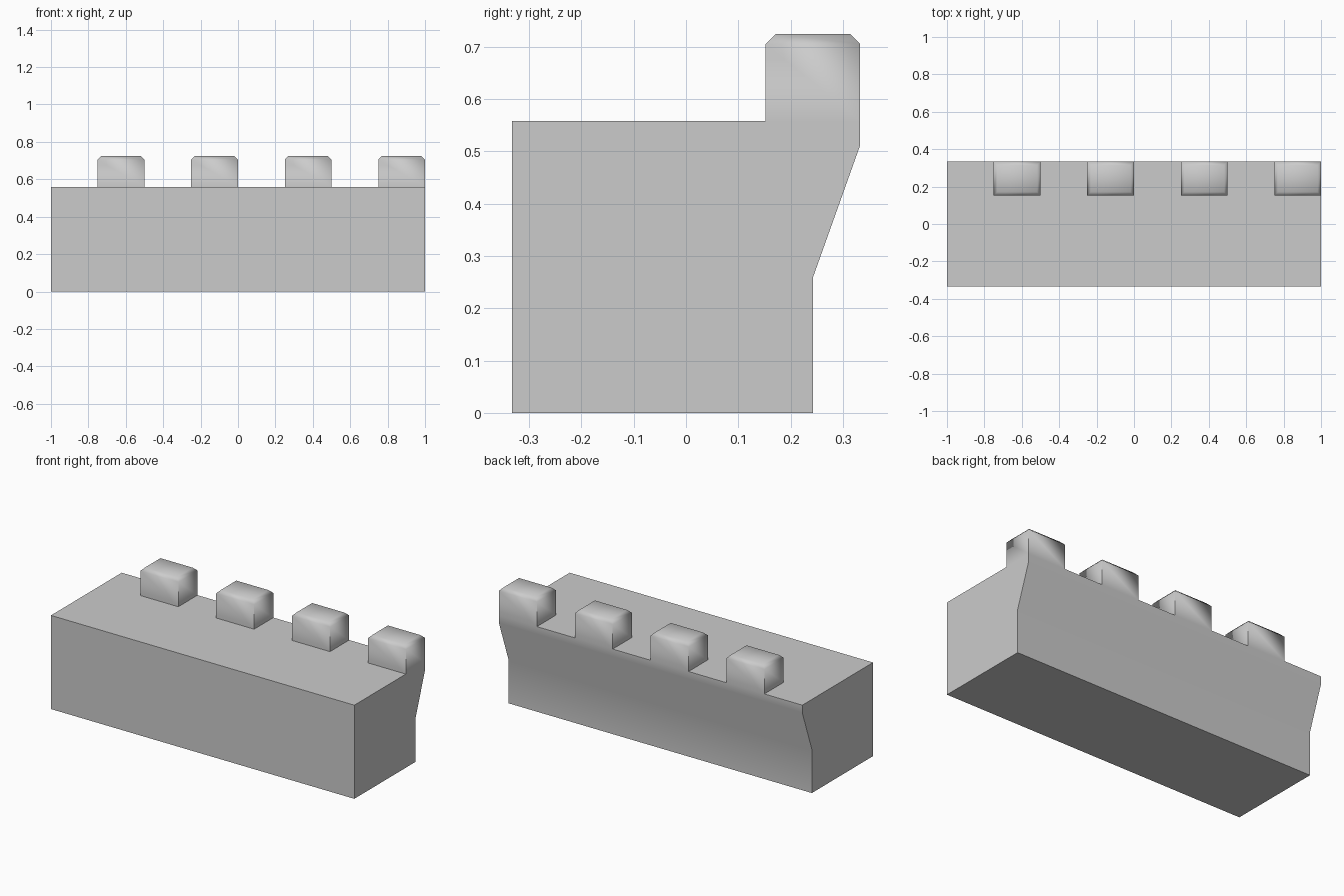
import bpy, bmesh, math
from mathutils import Vector

cube = bpy.data.objects.get("Cube")
if cube:
    bpy.data.objects.remove(cube, do_unlink=True)

# Material
stone = bpy.data.materials.new("grey_stone")
stone.use_nodes = True
color = (0.6, 0.6, 0.6, 1)
stone.diffuse_color = color
stone.node_tree.nodes["Principled BSDF"].inputs["Base Color"].default_value = color

# Wall cross-section (y, z); the last three points bound the top
FRONT, LEDGE, BACK, TOP = -0.333, 0.152, 0.333, 0.558
profile = [(FRONT, 0), (0.243, 0), (0.243, 0.26), (BACK, 0.512),
           (BACK, TOP), (LEDGE, TOP), (FRONT, TOP)]
PARAPET = 4          # profile segment that carries the merlons
COLUMNS = 8
CHAMFER = 0.019

# Wall: the section swept along x in equal columns
bm = bmesh.new()
rings = [[bm.verts.new((-1 + 2 * i / COLUMNS, y, z)) for y, z in profile]
         for i in range(COLUMNS + 1)]
merlon_bases = []
for i in range(COLUMNS):
    for k in range(len(profile)):
        n = (k + 1) % len(profile)
        a, b = rings[i], rings[i + 1]
        face = bm.faces.new((a[k], a[n], b[n], b[k]))
        if k == PARAPET and i % 2 == 1:
            merlon_bases.append(face)
bm.faces.new(rings[0])
bm.faces.new(rings[-1][::-1])
bmesh.ops.recalc_face_normals(bm, faces=bm.faces)

# Merlons: raised from every second column, with chamfered tops
sides = bmesh.ops.extrude_discrete_faces(bm, faces=merlon_bases)["faces"]
for face in sides:
    for v in face.verts:
        v.co.z += 0.147
caps = bmesh.ops.extrude_discrete_faces(bm, faces=sides)["faces"]
for face in caps:
    mid = face.calc_center_median()
    for v in face.verts:
        v.co += Vector((math.copysign(CHAMFER, mid.x - v.co.x),
                        math.copysign(CHAMFER, mid.y - v.co.y), CHAMFER))
bmesh.ops.remove_doubles(bm, verts=bm.verts, dist=0.0005)
bmesh.ops.recalc_face_normals(bm, faces=bm.faces)

mesh = bpy.data.meshes.new("battlement_wall")
bm.to_mesh(mesh)
bm.free()
mesh.materials.append(stone)
wall = bpy.data.objects.new("battlement_wall", mesh)
bpy.context.collection.objects.link(wall)

# Soft chamfers and back face, crisp corners
bpy.ops.object.select_all(action="DESELECT")
wall.select_set(True)
bpy.context.view_layer.objects.active = wall
bpy.ops.object.shade_smooth_by_angle(angle=math.radians(62))
